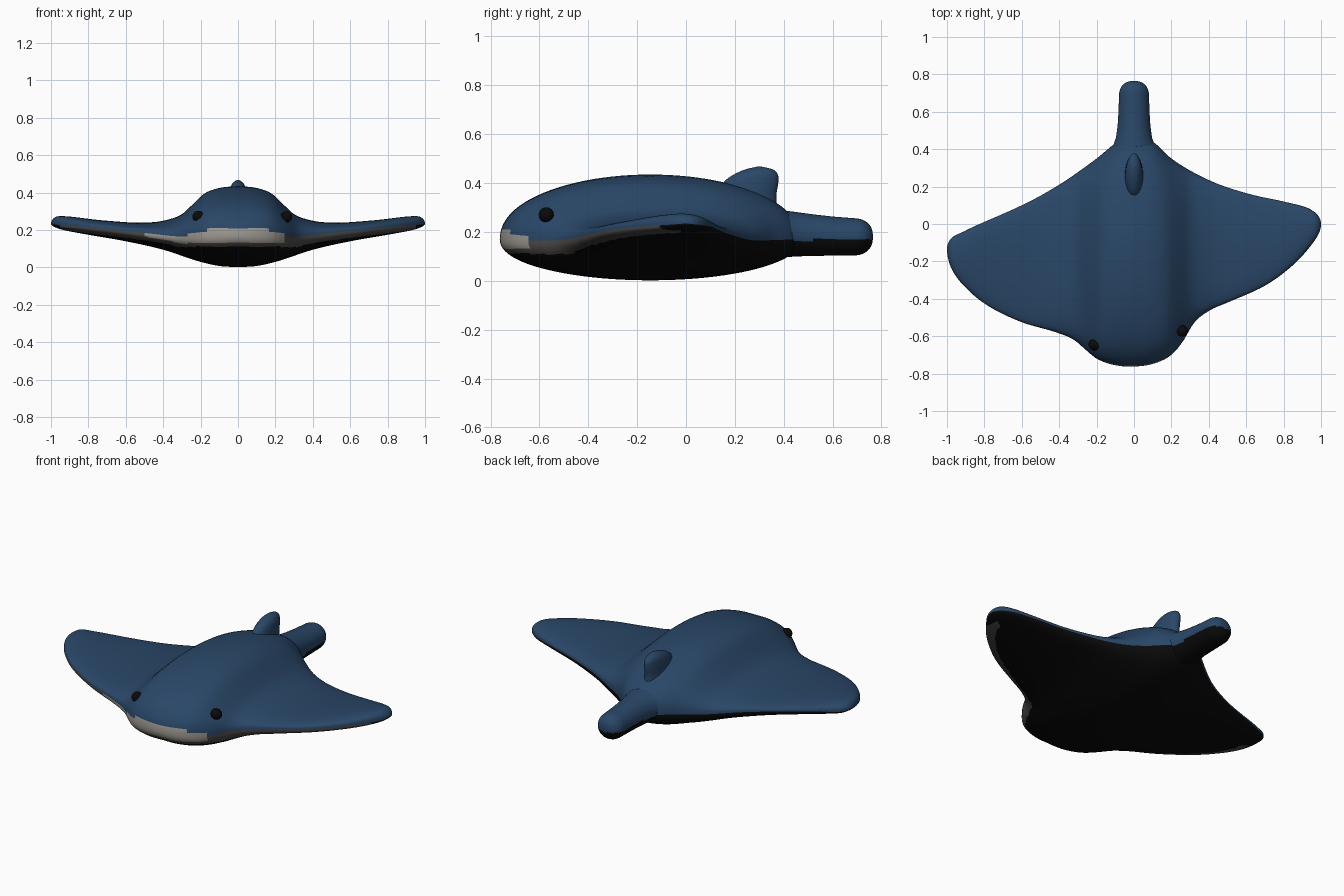
import bpy, bmesh, math

if "Cube" in bpy.data.objects:
    bpy.data.objects.remove(bpy.data.objects["Cube"])

def material(name, rgb):
    m = bpy.data.materials.new(name)
    m.diffuse_color = (*rgb, 1)
    m.use_nodes = True
    m.node_tree.nodes["Principled BSDF"].inputs["Base Color"].default_value = m.diffuse_color
    return m

BLUE = material("deep blue", (0.022, 0.062, 0.135))
LIGHT = material("pale grey", (0.33, 0.31, 0.28))
DARK = material("dark grey", (0.075, 0.07, 0.065))
BLACK = material("black", (0.003, 0.003, 0.003))
MATS = [BLUE, LIGHT, DARK, BLACK]

def curve(table, smooth_tip=True):
    """Smooth interpolation of (x, value) pairs, rounded towards x = +-1."""
    f = (lambda x: math.asin(max(-1, min(1, x)))) if smooth_tip else (lambda x: x)
    p = [(f(x), v) for x, v in table]
    d = [(b[1] - a[1]) / (b[0] - a[0]) for a, b in zip(p, p[1:])]
    m = [d[0]] + [(a + b) / 2 for a, b in zip(d, d[1:])] + [d[-1]]
    def at(x):
        u = f(x)
        i = 0
        while i < len(p) - 2 and u > p[i + 1][0]:
            i += 1
        h = p[i + 1][0] - p[i][0]
        t = (u - p[i][0]) / h
        return ((2*t**3 - 3*t*t + 1) * p[i][1] + (t**3 - 2*t*t + t) * h * m[i]
                + (3*t*t - 2*t**3) * p[i + 1][1] + (t**3 - t*t) * h * m[i + 1])
    return at

def loft(name, rings, rule):
    """Skin closed rings, cap both ends, colour each face by a rule."""
    bm = bmesh.new()
    rows = [[bm.verts.new(c) for c in r] for r in rings]
    n = len(rows[0])
    for a, b in zip(rows, rows[1:]):
        for j in range(n):
            bm.faces.new((a[j], a[(j + 1) % n], b[(j + 1) % n], b[j]))
    bm.faces.new(rows[0])
    bm.faces.new(rows[-1])
    bmesh.ops.remove_doubles(bm, verts=bm.verts, dist=0.0004)
    bmesh.ops.recalc_face_normals(bm, faces=bm.faces)
    for f in bm.faces:
        f.smooth = True
        f.material_index = rule(f)
    me = bpy.data.meshes.new(name)
    bm.to_mesh(me)
    bm.free()
    for m in MATS:
        me.materials.append(m)
    ob = bpy.data.objects.new(name, me)
    bpy.context.collection.objects.link(ob)
    return ob

# Plan outline: front and back edges across the span
front = curve([(-1, -.13), (-.97, -.25), (-.9, -.34), (-.8, -.425), (-.6, -.525), (-.4, -.585),
               (-.32, -.62), (-.25, -.68), (-.2, -.72), (-.1, -.755), (0, -.762), (.1, -.748),
               (.2, -.70), (.26, -.63), (.32, -.53), (.4, -.465), (.5, -.42), (.7, -.33),
               (.85, -.22), (.95, -.11), (1, 0)])
back = curve([(-1, -.13), (-.97, -.07), (-.9, -.035), (-.6, .1), (-.4, .21), (-.2, .35), (-.1, .43),
              (0, .47), (.1, .44), (.2, .35), (.4, .235), (.6, .165), (.8, .12), (.93, .085),
              (.98, .05), (1, 0)])
# Heights by distance from the centre line: crest, edge and belly
crest = curve([(0, .435), (.1, .425), (.18, .395), (.25, .33), (.3, .285), (.4, .25), (.5, .24),
               (.7, .25), (.9, .272), (.97, .272), (1, .235)])
edge = curve([(0, .17), (.15, .168), (.3, .165), (.5, .185), (.8, .215), (1, .235)])
belly = curve([(0, .002), (.1, .008), (.2, .03), (.4, .095), (.6, .14), (.8, .175), (.95, .205), (1, .235)])

SPAN, AROUND = 150, 96

def section(x):
    a = abs(x)
    yf, yb = front(x), back(x)
    power = 0.95 - 0.3 * min(1, a / 0.5)
    ring = []
    for j in range(AROUND):
        t = 2 * math.pi * j / AROUND
        s = math.sin(t)
        k = abs(s) ** power
        z = edge(a) + k * ((crest(a) if s > 0 else belly(a)) - edge(a))
        ring.append((x, (yf + yb) / 2 - math.cos(t) * (yb - yf) / 2, z))
    return ring

def body_rule(f):
    c = f.calc_center_median()
    a = abs(c.x)
    at_front = c.y < (front(c.x) + back(c.x)) / 2
    e = edge(a)
    if at_front and a < .95:
        low = e - .035 if a < .35 else e - .3 * (e - belly(a))
        if -.5 < c.x < .24 and low < c.z < (e + .045 * max(0, 1 - (a / .3) ** 2)):
            return 1
        if low - .02 < c.z < e:
            return 2
    return 0 if c.z > e else 3

loft("body_and_wings",
     [section(math.sin(math.pi * (i / SPAN - .5))) for i in range(SPAN + 1)], body_rule)

# Tail: rings along y with a flared root and rounded tip (y, half width, half height, centre z)
def tail_ring(y, rx, rz, zc, n=40):
    return [(rx * math.cos(2 * math.pi * j / n), y, zc + rz * math.sin(2 * math.pi * j / n))
            for j in range(n)]

stations = [(.25, .2, .1, .2), (.35, .15, .1, .195), (.41, .115, .095, .192), (.46, .097, .09, .19),
            (.52, .088, .085, .187), (.6, .083, .08, .183), (.69, .08, .076, .18)]
stations += [(.69 + .075 * math.sin(a), .08 * math.cos(a) ** .8, .076 * math.cos(a) ** .8, .18)
             for a in [math.pi / 2 * i / 10 for i in range(1, 10)]]
stations.append((.765, .004, .004, .18))
loft("tail", [tail_ring(*s) for s in stations],
     lambda f: 0 if f.calc_center_median().z > .168 else 3)

# Dorsal fin: stacked ellipses (z, front y, back y, half width)
def fin_ring(z, y0, y1, w, n=32):
    return [(w * math.cos(2 * math.pi * j / n),
             (y0 + y1) / 2 + (y1 - y0) / 2 * math.sin(2 * math.pi * j / n), z) for j in range(n)]

lead = curve([(.25, .1), (.35, .13), (.41, .16), (.44, .205), (.458, .25), (.467, .29)], False)
trail = curve([(.25, .40), (.3, .375), (.35, .37), (.41, .378), (.44, .373), (.458, .35), (.467, .31)], False)
wide = curve([(.25, .06), (.35, .05), (.41, .044), (.44, .036), (.458, .022), (.467, .006)], False)
loft("dorsal_fin", [fin_ring(z, lead(z), trail(z), wide(z))
                    for z in [.467 - .217 * (1 - i / 24) ** 2 for i in range(25)]], lambda f: 0)

# Eyes
for name, loc in (("left_eye", (-.212, -.645, .272)), ("right_eye", (.258, -.572, .27))):
    bpy.ops.mesh.primitive_uv_sphere_add(segments=20, ring_count=12, radius=.031, location=loc)
    eye = bpy.context.object
    eye.name = name
    eye.data.materials.append(BLACK)
    bpy.ops.object.shade_smooth()
